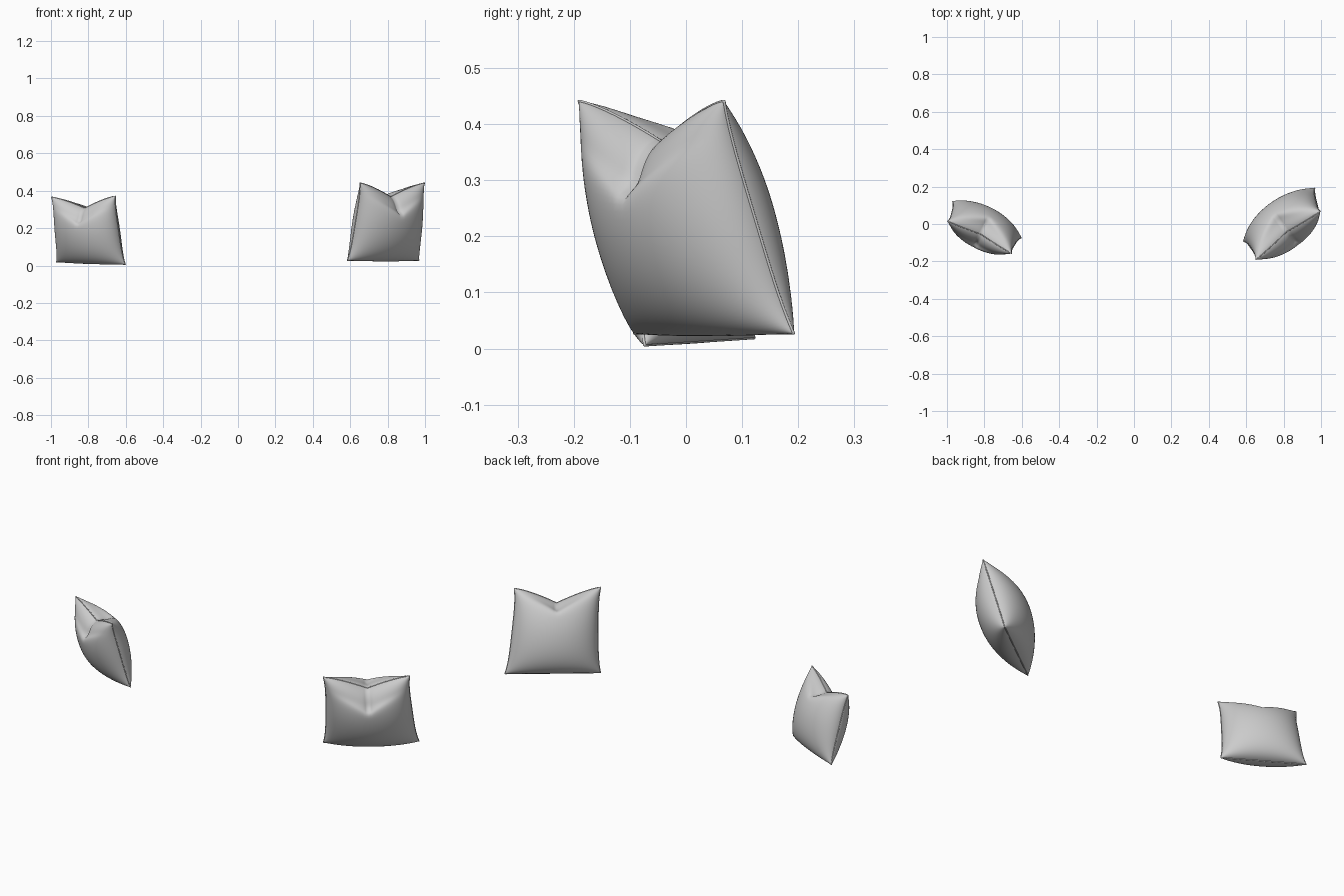
import bpy, bmesh, math
from mathutils import Vector

if "Cube" in bpy.data.objects:
    bpy.data.objects.remove(bpy.data.objects["Cube"])

N = 44          # grid divisions per face


def smooth(a, b, x):
    t = min(1, max(0, (x - a) / (b - a)))
    return t * t * (3 - 2 * t)


def make_pillow(name, tl, tr, bl, br, half_thick, notch):
    tl, tr, bl, br = map(Vector, (tl, tr, bl, br))
    across = ((tr + br) - (tl + bl)) / 2
    up = ((tl + tr) - (bl + br)) / 2
    normal = across.cross(up).normalized() * -1      # points to the back
    bow = 0.028 * across.length

    def point(u, v, side):
        a, b = (u + 1) / 2, (v + 1) / 2
        p = bl.lerp(br, a).lerp(tl.lerp(tr, a), b)
        # sides pulled in between the pointed corners
        p -= across.normalized() * bow * u * (1 - v ** 4)
        # chopped notch: V in the top seam, crease running down the faces
        g = smooth(0.2, 0.8, v) if side < 0 else smooth(0.4, 0.98, v)
        f = max(0, 1 - abs(u)) ** (1.35 + 3 * (1 - g))
        p -= up.normalized() * notch * g * f
        # puffed lens-shaped thickness with a groove along the crease
        t = half_thick * max(0, 1 - u * u) ** 0.5
        t *= max(0, 1 - v * v) ** (0.42 if v < 0 else 0.5)
        t *= 1 - 0.17 * g * math.exp(-abs(u) / 0.05)
        p += normal * side * t
        # resting surface underneath
        p.z = max(p.z, bl.lerp(br, a).z - 0.010 * (1 - u ** 4))
        return p

    # front and back faces welded along the seam
    bm = bmesh.new()
    for side in (-1, 1):
        res = bmesh.ops.create_grid(bm, x_segments=N, y_segments=N, size=1)
        for vert in res["verts"]:
            u = math.sin(vert.co.x * math.pi / 2)
            v = math.sin(vert.co.y * math.pi / 2)
            vert.co = point(u, v, side)
    bmesh.ops.remove_doubles(bm, verts=bm.verts, dist=0.00005)
    bmesh.ops.recalc_face_normals(bm, faces=bm.faces)
    for face in bm.faces:
        face.smooth = True
    mesh = bpy.data.meshes.new(name)
    bm.to_mesh(mesh)
    bm.free()
    bpy.context.collection.objects.link(bpy.data.objects.new(name, mesh))

    # piping cord around the seam
    steps = [math.sin((2 * i / N - 1) * math.pi / 2) for i in range(N)]
    loop = ([(s, -1) for s in steps] + [(1, s) for s in steps]
            + [(-s, 1) for s in steps] + [(-1, -s) for s in steps])
    loop = [c for i, c in enumerate(loop) if i % 2 == 0]
    cord = bpy.data.curves.new(name + "_piping", "CURVE")
    cord.dimensions = "3D"
    cord.bevel_depth = 0.0025
    cord.bevel_resolution = 2
    spline = cord.splines.new("POLY")
    spline.points.add(len(loop) - 1)
    for pt, (u, v) in zip(spline.points, loop):
        pt.co = (*point(u, v, 1), 1)
    spline.use_cyclic_u = True
    spline.use_smooth = True
    bpy.context.collection.objects.link(
        bpy.data.objects.new(name + "_piping", cord))


make_pillow("large_pillow",
            (0.652, -0.191, 0.441), (0.997, 0.068, 0.441),
            (0.584, -0.092, 0.027), (0.967, 0.192, 0.027), 0.126, 0.076)
make_pillow("small_pillow",
            (-0.997, 0.015, 0.366), (-0.655, -0.158, 0.371),
            (-0.970, 0.122, 0.019), (-0.602, -0.074, 0.006), 0.108, 0.064)
